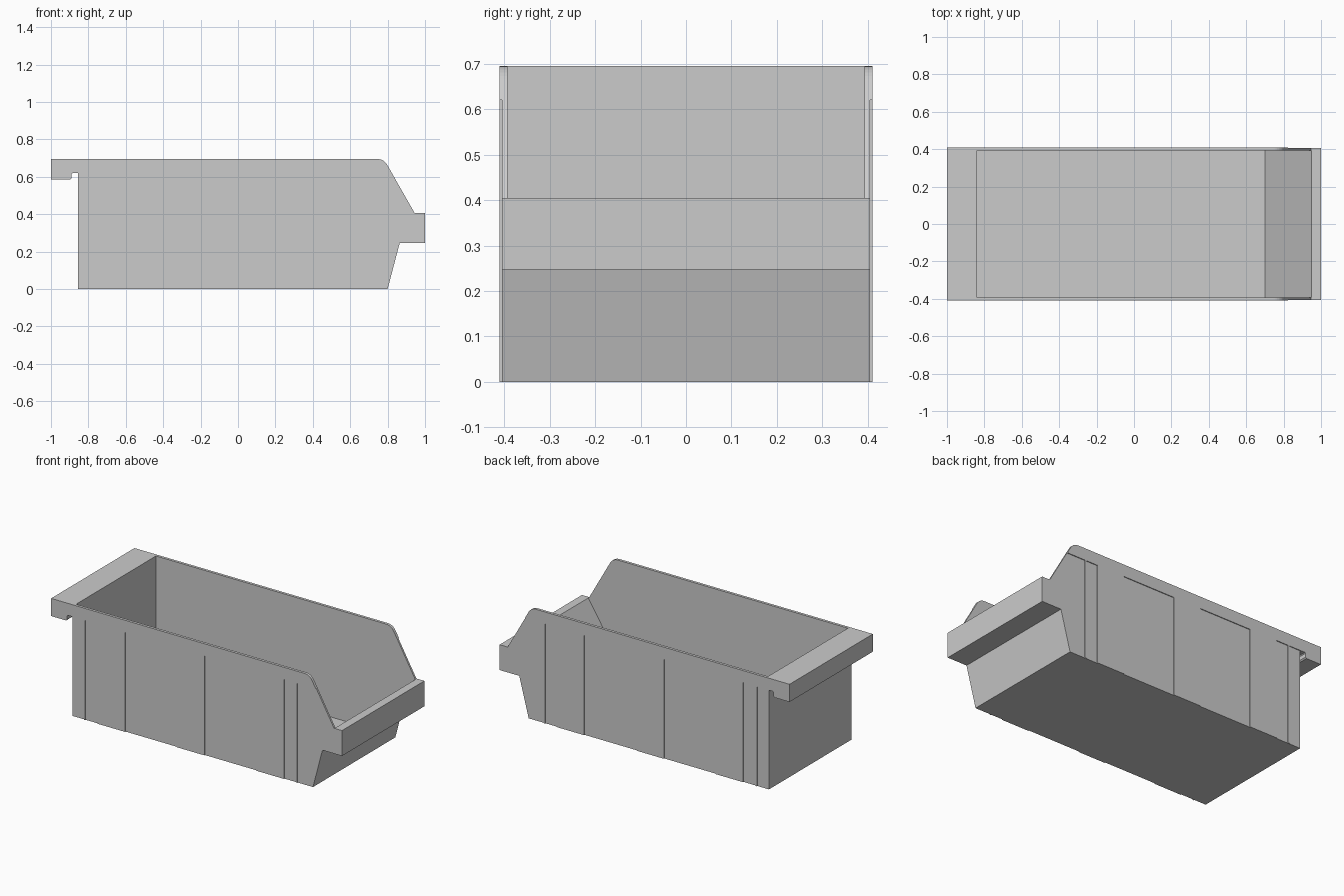
import bpy, bmesh
from math import sin, cos, radians

if "Cube" in bpy.data.objects:
    bpy.data.objects.remove(bpy.data.objects["Cube"])

def prism(name, pts, y0, y1):
    """Extrude an x-z profile from y0 to y1."""
    bm = bmesh.new()
    face = bm.faces.new([bm.verts.new((x, y0, z)) for x, z in pts])
    ext = bmesh.ops.extrude_face_region(bm, geom=[face])
    moved = [v for v in ext["geom"] if isinstance(v, bmesh.types.BMVert)]
    bmesh.ops.translate(bm, verts=moved, vec=(0, y1 - y0, 0))
    bmesh.ops.recalc_face_normals(bm, faces=bm.faces)
    mesh = bpy.data.meshes.new(name)
    bm.to_mesh(mesh)
    bm.free()
    ob = bpy.data.objects.new(name, mesh)
    bpy.context.collection.objects.link(ob)
    return ob

def both_sides(ob):
    mod = ob.modifiers.new("mirror", "MIRROR")
    mod.use_axis = (False, True, False)
    mod.use_mirror_merge = False

INNER, BODY, OUTER = 0.393, 0.405, 0.41
TOP, RIM = 0.695, 0.62

# rounded upper front corner and rear hanging lip, shared by body and rim
corner = [(0.745 + 0.06 * cos(radians(a)), 0.635 + 0.06 * sin(radians(a)))
          for a in range(90, 29, -10)]
rear_lip = [(-0.855, RIM), (-0.885, RIM), (-0.89, 0.615), (-0.89, 0.592),
            (-0.897, 0.585), (-1, 0.585), (-1, TOP)]

# bin body with sloped front and label lip
body = prism("bin_body", rear_lip + corner + [
    (0.945, 0.405), (1, 0.405), (1, 0.247), (0.865, 0.247),
    (0.80, 0), (-0.855, 0)], -BODY, BODY)

# hollow interior, with ramped front wall
cavity = prism("cavity_cutter", [
    (-0.84, 0.015), (0.70, 0.015), (0.948, 0.405), (0.948, 0.9), (-0.84, 0.9)],
    -INNER, INNER)
cavity.hide_render = True
cavity.hide_viewport = True
cut = body.modifiers.new("hollow", "BOOLEAN")
cut.operation = "DIFFERENCE"
cut.solver = "EXACT"
cut.object = cavity

# raised rim band along both sides
both_sides(prism("side_rim", rear_lip + corner + [(0.8225, RIM)], BODY, OUTER))

# wide flat ribs and thin end ribs
for x0, x1 in [(-0.68, -0.49), (-0.135, 0.055), (0.415, 0.605),
               (-0.775, -0.765), (0.685, 0.695)]:
    both_sides(prism("side_rib", [(x0, 0), (x1, 0), (x1, RIM), (x0, RIM)], BODY, OUTER))
